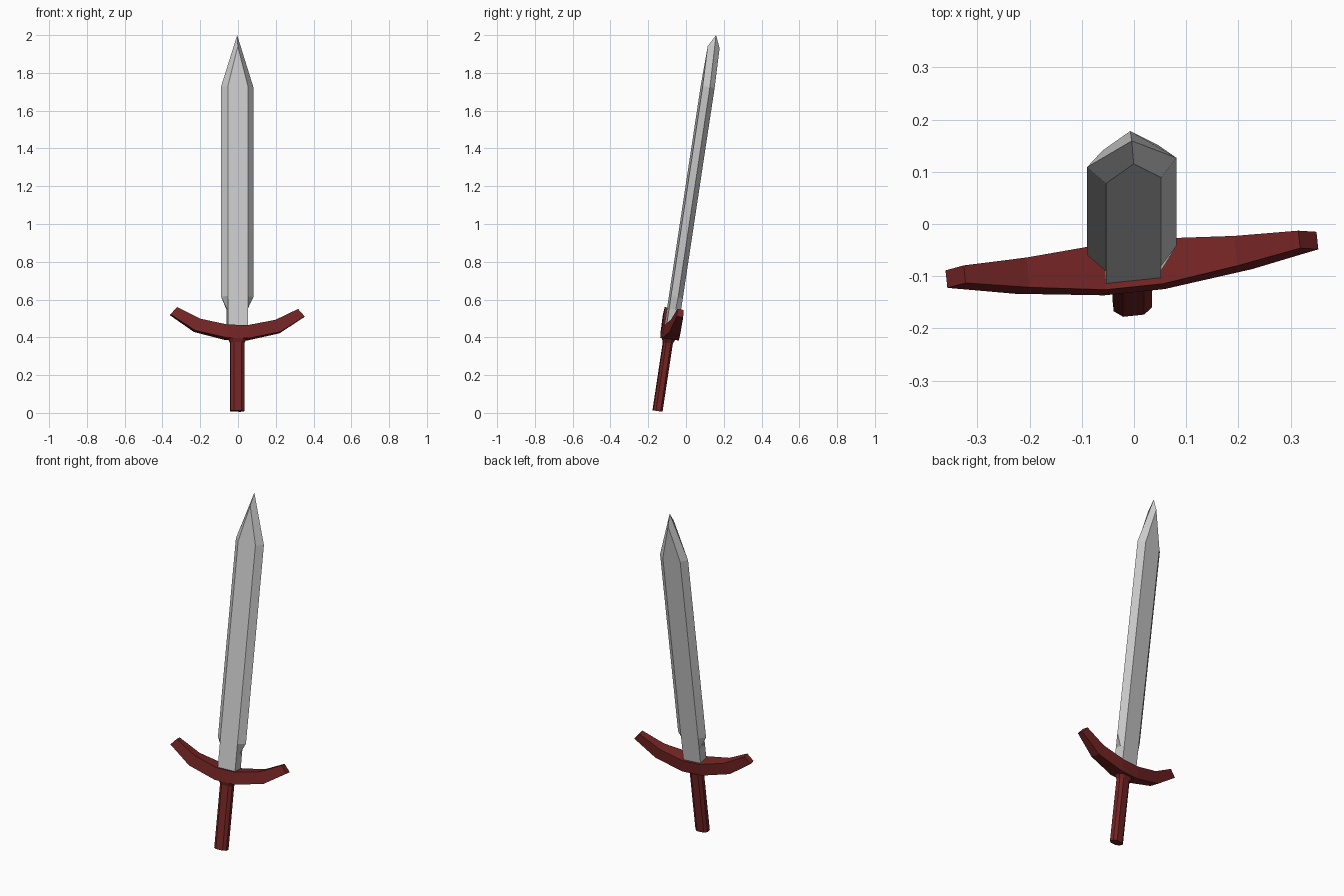
import bpy, bmesh, math
from mathutils import Matrix

if "Cube" in bpy.data.objects:
    bpy.data.objects.remove(bpy.data.objects["Cube"], do_unlink=True)


def material(name, color):
    m = bpy.data.materials.new(name)
    m.use_nodes = True
    m.diffuse_color = color
    m.node_tree.nodes["Principled BSDF"].inputs["Base Color"].default_value = color
    return m


steel = material("steel grey", (0.6, 0.6, 0.6, 1))
red = material("dark red", (0.18, 0.018, 0.018, 1))

# The whole sword leans back and is turned slightly about its own axis
pose = (Matrix.Translation((-0.004, -0.145, 0.009))
        @ Matrix.Rotation(math.radians(-8.6), 4, 'X')
        @ Matrix.Rotation(math.radians(6), 4, 'Z'))


def loft(name, rings, mat, cap_end=True):
    """Skin a list of equal-length rings of points into a flat-shaded solid."""
    bm = bmesh.new()
    loops = [[bm.verts.new(p) for p in ring] for ring in rings]
    for a, b in zip(loops, loops[1:]):
        n = len(a)
        for i in range(n):
            j = (i + 1) % n
            bm.faces.new((a[i], a[j], b[j], b[i]))
    bm.faces.new(loops[0][::-1])
    if cap_end:
        bm.faces.new(loops[-1])
    bmesh.ops.remove_doubles(bm, verts=bm.verts, dist=0.0005)
    bmesh.ops.recalc_face_normals(bm, faces=bm.faces)
    bm.transform(pose)
    mesh = bpy.data.meshes.new(name)
    bm.to_mesh(mesh)
    bm.free()
    mesh.materials.append(mat)
    obj = bpy.data.objects.new(name, mesh)
    bpy.context.collection.objects.link(obj)
    return obj


# Blade: six-sided section, narrow tang at the bottom, chisel point at the top
FLAT, THICK, EDGE = 0.053, 0.032, 0.086


def blade_ring(w, flat, edge, edge_w=None):
    ew = w if edge_w is None else edge_w
    return [(-flat, -THICK, w), (flat, -THICK, w), (edge, 0.003, ew),
            (flat, THICK, w), (-flat, THICK, w), (-edge, 0.003, ew)]


loft("blade", [blade_ring(0.44, FLAT, FLAT),
               blade_ring(0.545, FLAT, FLAT),
               blade_ring(0.612, FLAT, EDGE),
               blade_ring(1.737, FLAT, EDGE),
               blade_ring(1.949, 0, 0, 2.014)], steel, cap_end=False)

# Guard: tapered bar curving upwards, mirrored left to right
# (top x, top z, bottom x, bottom z, half depth)
half = [(0.055, 0.456, 0.058, 0.386, 0.044),
        (0.2, 0.488, 0.228, 0.425, 0.029),
        (0.322, 0.55, 0.357, 0.511, 0.017)]


def guard_ring(s, side):
    tx, tz, bx, bz, d = s
    return [(side * tx, -d, tz), (side * tx, d, tz),
            (side * bx, d, bz), (side * bx, -d, bz)]


loft("guard", [guard_ring(s, -1) for s in reversed(half)]
     + [guard_ring(s, 1) for s in half], red)


# Handle: bar with chamfered corners, flaring where it meets the guard
def handle_ring(w, a, b, y=-0.006):
    c, e = a * 0.55, b * 0.5
    return [(-c, y - b, w), (c, y - b, w), (a, y - e, w), (a, y + e, w),
            (c, y + b, w), (-c, y + b, w), (-a, y + e, w), (-a, y - e, w)]


loft("handle", [handle_ring(0.0, 0.037, 0.025),
                handle_ring(0.365, 0.037, 0.025),
                handle_ring(0.392, 0.052, 0.036)], red)
